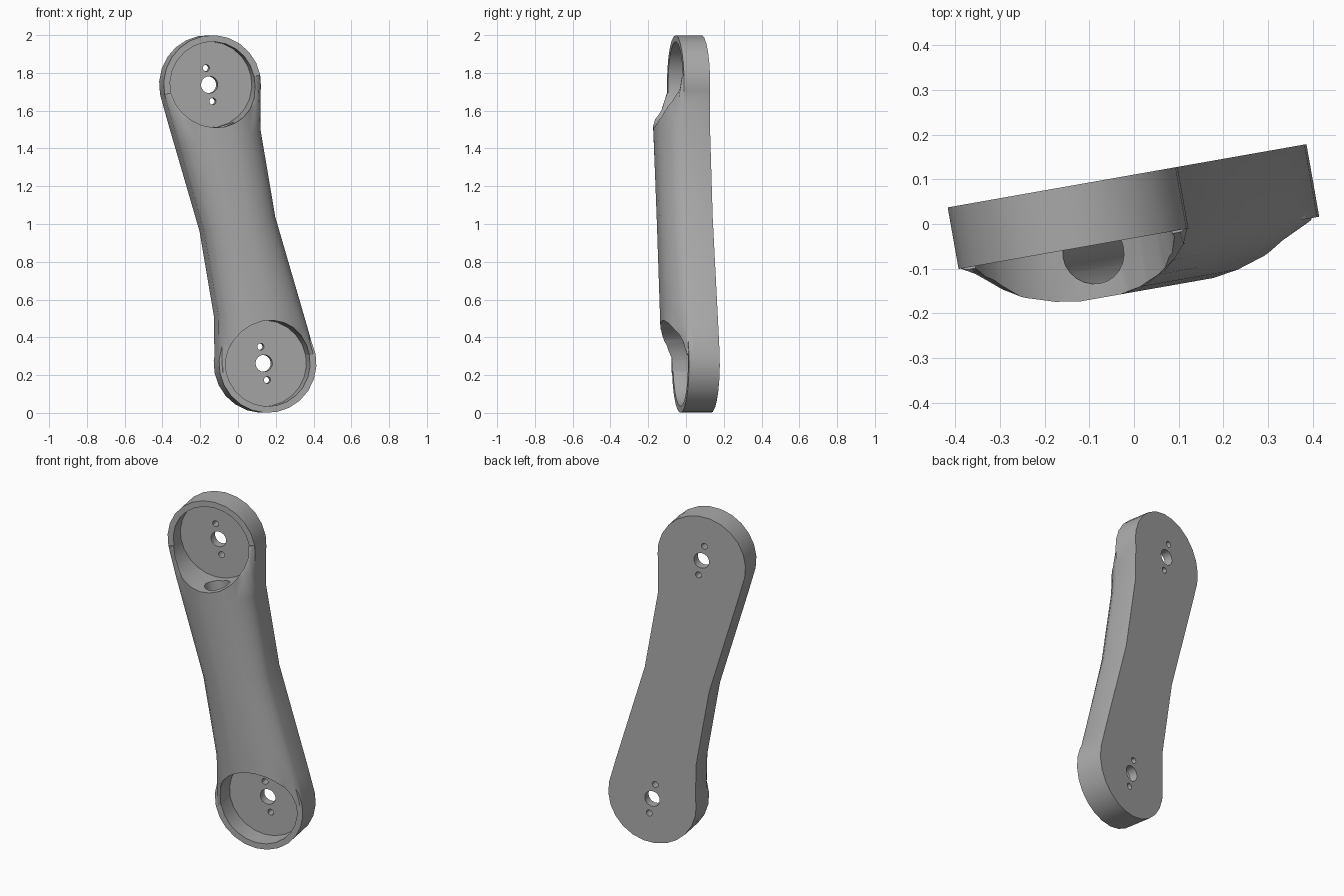
import bpy, bmesh, math
from mathutils import Matrix, Vector

if "Cube" in bpy.data.objects:
    bpy.data.objects.remove(bpy.data.objects["Cube"], do_unlink=True)

HALF = 0.752          # half distance between the two joint axes
DISC_R, POCKET_R = 0.262, 0.228
FLOOR = 0.05          # thickness of the pocket floor

grey = bpy.data.materials.new("plain_grey")
grey.use_nodes = True
grey.diffuse_color = (0.4, 0.4, 0.4, 1)
grey.node_tree.nodes["Principled BSDF"].inputs["Base Color"].default_value = (0.4, 0.4, 0.4, 1)


def make_object(name, bm):
    bmesh.ops.recalc_face_normals(bm, faces=bm.faces)
    mesh = bpy.data.meshes.new(name)
    bm.to_mesh(mesh)
    bm.free()
    mesh.materials.append(grey)
    obj = bpy.data.objects.new(name, mesh)
    bpy.context.collection.objects.link(obj)
    return obj


def cylinder(name, radius, start, end, sides, along_y=True):
    """Cylinder along local -y (or z) between two distances."""
    bm = bmesh.new()
    bmesh.ops.create_cone(bm, cap_ends=True, segments=sides, radius1=radius,
                          radius2=radius, depth=end - start)
    bmesh.ops.translate(bm, verts=bm.verts, vec=(0, 0, (start + end) / 2))
    if along_y:
        bmesh.ops.rotate(bm, verts=bm.verts, matrix=Matrix.Rotation(math.radians(90), 3, 'X'))
    return make_object(name, bm)


def combine(target, tool, operation):
    mod = target.modifiers.new("combine", 'BOOLEAN')
    mod.operation, mod.solver, mod.object = operation, 'EXACT', tool
    bpy.context.view_layer.update()
    bpy.context.view_layer.objects.active = target
    bpy.ops.object.modifier_apply(modifier=mod.name)
    bpy.data.objects.remove(tool, do_unlink=True)


# Half width of the arm along its length; the other side is the same turned round
WIDTHS = [(-HALF, 0.262), (-0.6, 0.25), (0, 0.195), (0.46, 0.207), (HALF, 0.262)]
# Front dome: share of half width, depth from the flat back
DOME = [(1, 0), (1, 0.14), (0.94, 0.172), (0.82, 0.203), (0.64, 0.23), (0.42, 0.25), (0.2, 0.259)]


def half_width(s):
    for (a, wa), (b, wb) in zip(WIDTHS, WIDTHS[1:]):
        if s <= b:
            return wa + (wb - wa) * (s - a) / (b - a)
    return WIDTHS[-1][1]


# Arm body, lofted through cross-sections
bm = bmesh.new()
rings = []
for s in (-HALF, -0.6, -0.46, -0.23, 0, 0.23, 0.46, 0.6, HALF):
    limit = 1 if abs(s) < 0.7 else (0.17 if s < 0 else 0.145)
    ring = [(share * half_width(s), -min(d, limit), s) for share, d in DOME]
    ring += [(-share * half_width(-s), -min(d, limit), s) for share, d in reversed(DOME)]
    rings.append([bm.verts.new(p) for p in ring])
for low, high in zip(rings, rings[1:]):
    for i in range(len(low)):
        j = (i + 1) % len(low)
        bm.faces.new((low[i], low[j], high[j], high[i]))
bm.faces.new(rings[0])
bm.faces.new(rings[-1])
arm = make_object("link_arm", bm)

# Round ends
for s, depth in ((-HALF, 0.165), (HALF, 0.14)):
    disc = cylinder("end_disc", DISC_R, 0, depth, 24)
    disc.location.z = s
    combine(arm, disc, 'UNION')

# Pockets, axle holes and screw holes
for s in (-HALF, HALF):
    for name, radius, start, offset, sides in (
            ("pocket", POCKET_R, FLOOR, 0, 24), ("axle_hole", 0.045, -0.1, 0, 20),
            ("screw_hole", 0.018, -0.1, 0.09, 12), ("screw_hole", 0.018, -0.1, -0.09, 12)):
        cutter = cylinder(name, radius, start, 0.5, sides)
        cutter.location.z = s + offset
        combine(arm, cutter, 'DIFFERENCE')

# Cable tunnel between the pockets
tunnel = cylinder("cable_tunnel", 0.07, -0.6, 0.6, 24, along_y=False)
tunnel.location.y = -0.157
combine(arm, tunnel, 'DIFFERENCE')

# Smooth curved walls, then lean and turn the arm into place
bpy.ops.object.select_all(action='DESELECT')
arm.select_set(True)
bpy.context.view_layer.objects.active = arm
bpy.ops.object.shade_smooth_by_angle(angle=math.radians(30))
arm.matrix_world = (Matrix.Translation(Vector((-0.0155, 0.108, 1.0)))
                    @ Matrix.Rotation(math.radians(10), 4, 'Z')
                    @ Matrix.Rotation(math.radians(-11.24), 4, 'Y'))
